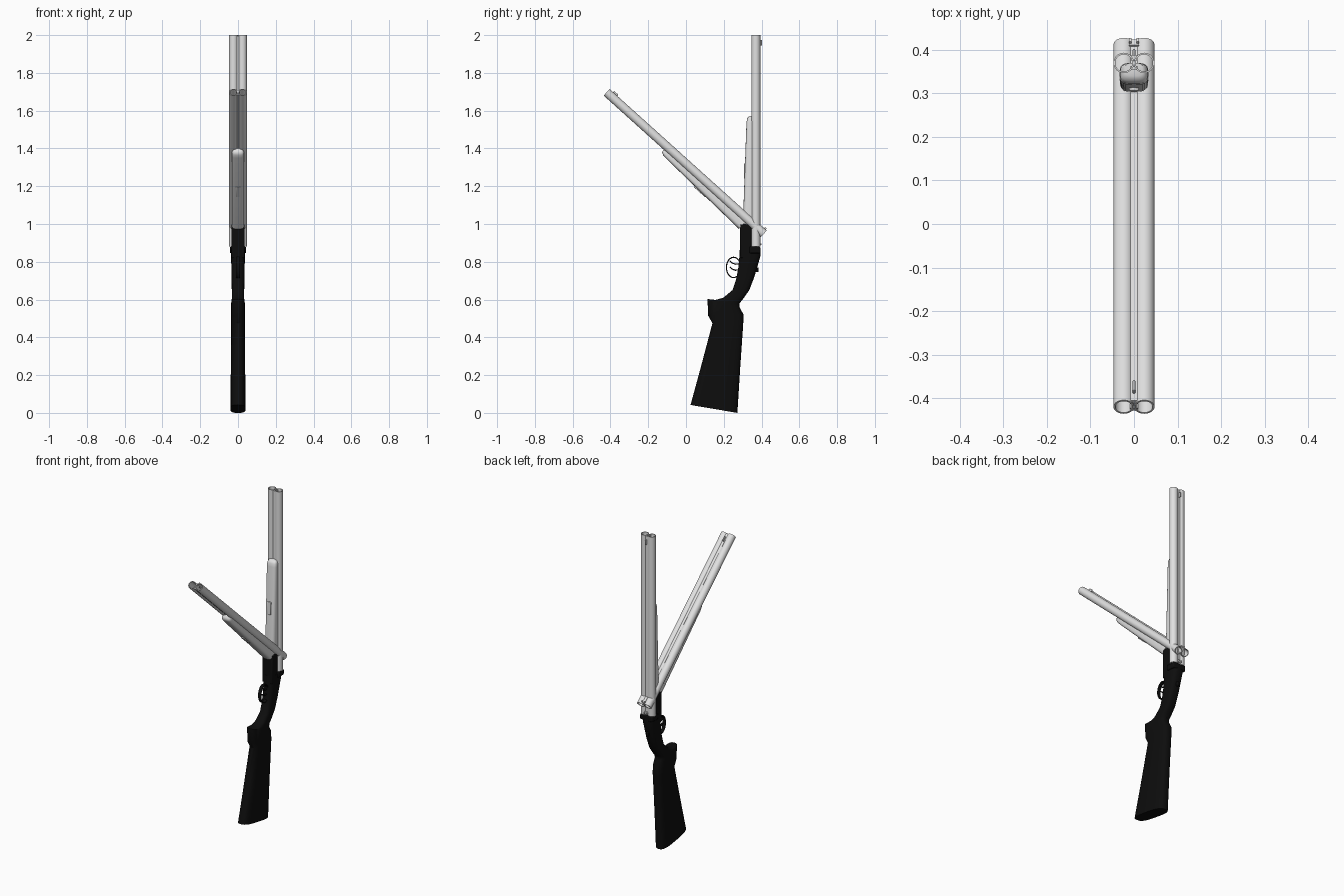
import bpy, bmesh, math
from mathutils import Matrix, Vector

if "Cube" in bpy.data.objects:
    bpy.data.objects.remove(bpy.data.objects["Cube"], do_unlink=True)


def material(name, value):
    m = bpy.data.materials.new(name)
    m.use_nodes = True
    colour = (value, value, value, 1)
    m.diffuse_color = colour
    m.node_tree.nodes["Principled BSDF"].inputs["Base Color"].default_value = colour
    return m


PALE = material("pale grey metal", 0.75)
BLACK = material("black stock", 0.004)


def finish(bm, name, mat, matrix=Matrix(), bevel=0):
    bmesh.ops.recalc_face_normals(bm, faces=bm.faces)
    me = bpy.data.meshes.new(name)
    bm.to_mesh(me)
    bm.free()
    me.materials.append(mat)
    ob = bpy.data.objects.new(name, me)
    bpy.context.collection.objects.link(ob)
    ob.matrix_world = matrix
    if bevel:
        mod = ob.modifiers.new("edge", 'BEVEL')
        mod.width, mod.segments = bevel, 2
    bpy.ops.object.select_all(action='DESELECT')
    ob.select_set(True)
    bpy.context.view_layer.objects.active = ob
    bpy.ops.object.shade_smooth_by_angle(angle=math.radians(40))
    return ob


def box(name, mat, lo, hi, matrix=Matrix(), bevel=0):
    bm = bmesh.new()
    bmesh.ops.create_cube(bm, size=1)
    lo, hi = Vector(lo), Vector(hi)
    for v in bm.verts:
        v.co = (lo + hi) / 2 + v.co * (hi - lo)
    return finish(bm, name, mat, matrix, bevel)


def loft(name, mat, stations, power, matrix=Matrix(), n=28):
    """Rounded sections, each spanning a front and a back (y, z) point."""
    bm = bmesh.new()
    rings = []
    for y0, z0, y1, z1, half in stations:
        ring = []
        for i in range(n):
            a = math.tau * i / n
            c, s = math.cos(a), math.sin(a)
            u = math.copysign(abs(c) ** (2 / power), c)
            w = math.copysign(abs(s) ** (2 / power), s)
            t = (u + 1) / 2
            ring.append(bm.verts.new((half * w, y0 + (y1 - y0) * t, z0 + (z1 - z0) * t)))
        rings.append(ring)
    for a, b in zip(rings, rings[1:]):
        for i in range(n):
            bm.faces.new((a[i], a[(i + 1) % n], b[(i + 1) % n], b[i]))
    bm.faces.new(rings[0])
    bm.faces.new(rings[-1])
    return finish(bm, name, mat, matrix)


def tube(name, mat, x, length, outer, inner, matrix, n=32):
    """Open pipe along z, with a wall and both rims."""
    bm = bmesh.new()
    rings = []
    for r, z in ((outer, 0), (outer, length), (inner, length), (inner, 0)):
        rings.append([bm.verts.new((x + r * math.cos(math.tau * i / n),
                                    r * math.sin(math.tau * i / n), z)) for i in range(n)])
    for k in range(4):
        a, b = rings[k], rings[(k + 1) % 4]
        for i in range(n):
            bm.faces.new((a[i], a[(i + 1) % n], b[(i + 1) % n], b[i]))
    return finish(bm, name, mat, matrix)


def band(name, mat, points, half, thick, cyclic=False):
    """Ribbon following (y, z) points, spread across x."""
    cu = bpy.data.curves.new(name, 'CURVE')
    cu.dimensions = '2D'
    cu.fill_mode = 'NONE' if hasattr(cu, "fill_mode") else cu.fill_mode
    cu.extrude, cu.bevel_depth, cu.bevel_resolution = half, thick, 1
    sp = cu.splines.new('POLY')
    sp.points.add(len(points) - 1)
    for p, (y, z) in zip(sp.points, points):
        p.co = (y, z, 0, 1)
    sp.use_cyclic_u = cyclic
    cu.materials.append(mat)
    ob = bpy.data.objects.new(name, cu)
    bpy.context.collection.objects.link(ob)
    ob.matrix_world = Matrix(((0, 0, 1, 0), (1, 0, 0, 0), (0, 1, 0, 0), (0, 0, 0, 1)))


def barrel_group(label, y, z, tilt):
    m = Matrix.Translation((0, y, z)) @ Matrix.Rotation(math.radians(tilt), 4, 'X')
    length = 1.12
    for side, x in (("left", 0.0235), ("right", -0.0235)):
        tube(f"{label}_{side}_barrel", PALE, x, length, 0.0235, 0.0195, m)
    # ribs joining the barrels
    box(f"{label}_top_rib", PALE, (-0.008, 0.006, 0.01), (0.008, 0.018, length - 0.004), m)
    box(f"{label}_lower_rib", PALE, (-0.009, -0.016, 0.01), (0.009, -0.008, length - 0.004), m)
    # sights
    box(f"{label}_front_sight", PALE, (-0.003, 0.015, 1.065), (0.003, 0.032, 1.095), m, 0.002)
    box(f"{label}_rear_sight_base", PALE, (-0.012, 0.015, 0.006), (0.012, 0.024, 0.022), m)
    for x in (-0.009, 0.009):
        box(f"{label}_rear_sight_post", PALE, (x - 0.003, 0.02, 0.008),
            (x + 0.003, 0.031, 0.018), m)
    # locking lug under the breech
    box(f"{label}_lug", PALE, (-0.014, -0.034, 0.02), (0.014, -0.005, 0.14), m, 0.003)
    # fore-end with its latch
    loft(f"{label}_fore_end", PALE, [
        (-0.069, 0.115, 0.0, 0.115, 0.033),
        (-0.05, 0.655, 0.0, 0.655, 0.033),
        (-0.047, 0.675, 0.0, 0.675, 0.031),
        (-0.041, 0.687, 0.0, 0.687, 0.027),
        (-0.030, 0.692, 0.0, 0.692, 0.020)], 3.5, m)
    box(f"{label}_latch", PALE, (-0.011, -0.064, 0.36), (0.011, -0.055, 0.44), m, 0.003)


barrel_group("closed", 0.370, 0.88, 0)
barrel_group("open", 0.412, 0.948, 48)

# receiver: long action bar with a standing breech behind it
box("action_bar", BLACK, (-0.035, 0.287, 0.82), (0.035, 0.346, 1.0), bevel=0.006)
box("standing_breech", BLACK, (-0.043, 0.335, 0.845), (0.043, 0.394, 0.88), bevel=0.006)

# grip and butt
loft("stock", BLACK, [
    (0.285, 0.87, 0.394, 0.87, 0.037),
    (0.283, 0.83, 0.394, 0.83, 0.037),
    (0.276, 0.76, 0.378, 0.775, 0.035),
    (0.266, 0.71, 0.362, 0.72, 0.034),
    (0.246, 0.65, 0.335, 0.65, 0.033),
    (0.198, 0.610, 0.300, 0.600, 0.033),
    (0.156, 0.598, 0.283, 0.580, 0.034),
    (0.114, 0.603, 0.283, 0.560, 0.036),
    (0.117, 0.515, 0.304, 0.522, 0.036),
    (0.140, 0.475, 0.303, 0.470, 0.036),
    (0.082, 0.255, 0.287, 0.240, 0.038),
    (0.024, 0.042, 0.272, 0.0, 0.040)], 3)

# trigger guard, triggers and top lever
guard = [(0.252 + 0.038 * math.cos(a), 0.770 + 0.054 * math.sin(a))
         for a in (math.tau * i / 32 for i in range(32))]
band("trigger_guard", BLACK, guard, 0.008, 0.003, True)
for name, z in (("front_trigger", 0.79), ("rear_trigger", 0.758)):
    band(name, BLACK, [(0.285, z), (0.262, z - 0.003), (0.245, z + 0.003),
                       (0.232, z + 0.014)], 0.003, 0.003)
box("top_lever", BLACK, (-0.008, 0.36, 0.745), (0.008, 0.384, 0.77), bevel=0.004)
